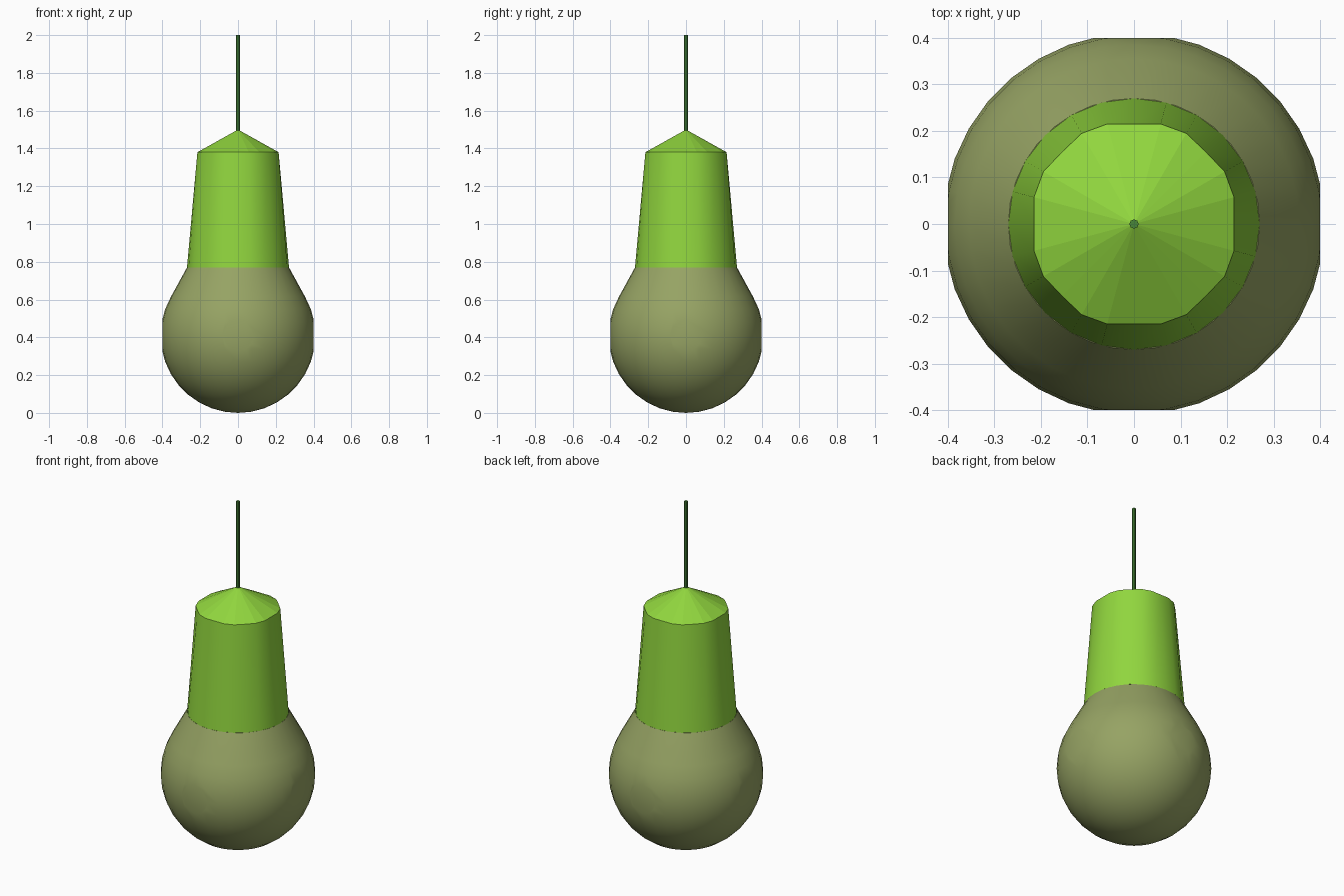
import bpy, bmesh, math
from math import sin, cos, radians

if "Cube" in bpy.data.objects:
    bpy.data.objects.remove(bpy.data.objects["Cube"], do_unlink=True)


def material(name, rgb):
    m = bpy.data.materials.new(name)
    m.use_nodes = True
    m.diffuse_color = (*rgb, 1)
    m.node_tree.nodes["Principled BSDF"].inputs["Base Color"].default_value = (*rgb, 1)
    return m


def lathe(name, profile, sides, mat, smooth=True, trim=None):
    """Spin (radius, height, flat limit) points about z; optionally slice the sides flat."""
    bm = bmesh.new()
    rings = []
    for r, z, limit in profile:
        if r == 0:
            rings.append([bm.verts.new((0, 0, z))])
            continue
        ring = []
        for i in range(sides):
            a = 2 * math.pi * i / sides
            c, s = abs(cos(a)), abs(sin(a))
            rad = min(r, limit / max(c, s, 0.695 * (c + s)))
            ring.append(bm.verts.new((rad * cos(a), rad * sin(a), z)))
        rings.append(ring)
    for low, high in zip(rings, rings[1:]):
        for i in range(sides):
            j = (i + 1) % sides
            corners = [low[i % len(low)], low[j % len(low)],
                       high[j % len(high)], high[i % len(high)]]
            bm.faces.new(list(dict.fromkeys(corners)))
    for ring in (rings[0], rings[-1]):
        if len(ring) > 1:
            bm.faces.new(ring)
    if trim:
        for n in ((1, 0, 0), (-1, 0, 0), (0, 1, 0), (0, -1, 0)):
            cut = bmesh.ops.bisect_plane(
                bm, geom=bm.verts[:] + bm.edges[:] + bm.faces[:],
                plane_co=[trim * c for c in n], plane_no=n, clear_outer=True)
            edges = [e for e in cut["geom_cut"] if isinstance(e, bmesh.types.BMEdge)]
            bmesh.ops.holes_fill(bm, edges=edges)
    bmesh.ops.recalc_face_normals(bm, faces=bm.faces)
    mesh = bpy.data.meshes.new(name)
    bm.to_mesh(mesh)
    bm.free()
    mesh.materials.append(mat)
    ob = bpy.data.objects.new(name, mesh)
    bpy.context.collection.objects.link(ob)
    if smooth:
        bpy.ops.object.select_all(action="DESELECT")
        ob.select_set(True)
        bpy.context.view_layer.objects.active = ob
        bpy.ops.object.shade_smooth_by_angle(angle=radians(30))
    return ob


olive = material("olive glass", (0.305, 0.366, 0.127))
green = material("bright green", (0.283, 0.672, 0.048))
cord_green = material("cord green", (0.065, 0.24, 0.04))

# Round bulb, tapering above into the neck
R = 0.41
bulb = [(0, 0, 1)]
bulb += [(R * cos(radians(t)), R + R * sin(radians(t)), 1) for t in range(-80, 31, 10)]
bulb.append((0.27, 0.77, 1))
lathe("bulb", bulb, 36, olive, trim=0.4)

# Tapered neck and its faceted conical cap share the squared-off rim
lathe("neck", [(0.27, 0.77, 1), (0.225, 1.38, 0.215)], 24, green)
lathe("cap", [(0.225, 1.38, 0.215), (0, 1.5, 1)], 24, green, smooth=False)

# Hanging cord
lathe("cord", [(0.01, 1.48, 1), (0.01, 2.0, 1)], 8, cord_green)
